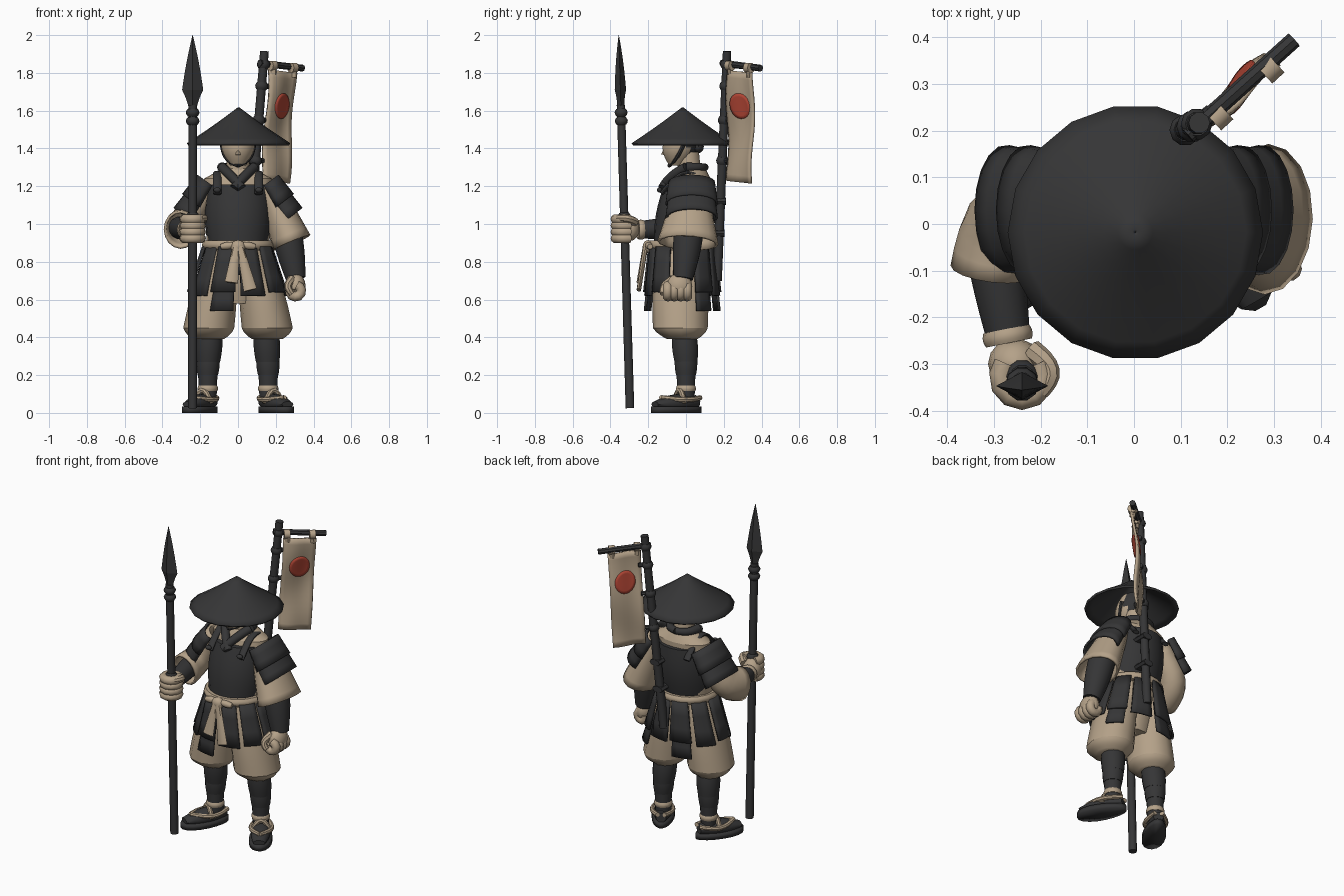
import bpy, bmesh
from math import sin, cos, pi, radians
from mathutils import Vector, Matrix

if bpy.data.objects.get("Cube"):
    bpy.data.objects.remove(bpy.data.objects["Cube"])

ALONG_X, ALONG_Y, ALONG_Z = Vector((1, 0, 0)), Vector((0, 1, 0)), Vector((0, 0, 1))
NOWHERE = Vector()


def material(name, colour):
    result = bpy.data.materials.new(name)
    result.use_nodes = True
    result.diffuse_color = (*colour, 1)
    shader = result.node_tree.nodes["Principled BSDF"]
    shader.inputs["Base Color"].default_value = (*colour, 1)
    return result


black = material("charcoal black", (.036, .036, .037))
tan = material("sand tan", (.46, .36, .25))
red = material("brick red", (.44, .06, .035))


def make(name, verts, faces, mat, mirror=False, shell=0, place=None):
    mesh = bpy.data.meshes.new(name)
    mesh.from_pydata(verts, [], faces)
    if place:
        mesh.transform(place)
    bm = bmesh.new()
    bm.from_mesh(mesh)
    bmesh.ops.remove_doubles(bm, verts=bm.verts, dist=.0001)
    bmesh.ops.recalc_face_normals(bm, faces=bm.faces)
    bm.to_mesh(mesh)
    bm.free()
    mesh.materials.append(mat)
    mesh.shade_smooth()
    mesh.set_sharp_from_angle(angle=radians(40))
    obj = bpy.data.objects.new(name, mesh)
    bpy.context.collection.objects.link(obj)
    if shell:
        thickness = obj.modifiers.new("Thickness", "SOLIDIFY")
        thickness.thickness, thickness.offset = shell, 0
    if mirror:
        obj.modifiers.new("Mirror", "MIRROR").use_mirror_merge = False
    return obj


def tube(name, points, sizes, mat, sides=14, ref=ALONG_Y, level=False, shell=0, **options):
    """Skin elliptical rings of the given sizes along a path of points."""
    verts, faces, last = [], [], len(points) - 1
    for i, (point, size) in enumerate(zip(points, sizes)):
        ahead = ALONG_Z if level else (points[min(i + 1, last)] - points[max(i - 1, 0)]).normalized()
        across = ref.cross(ahead).normalized()
        other = ahead.cross(across)
        for k in range(sides):
            a = 2 * pi * k / sides
            verts.append(point + across * cos(a) * size[0] + other * sin(a) * size[1])
            if i < last:
                j, base = (k + 1) % sides, i * sides
                faces.append((base + k, base + j, base + sides + j, base + sides + k))
    if not shell:
        faces += [tuple(range(sides)), tuple(range(last * sides, len(verts)))]
    return make(name, verts, faces, mat, shell=shell, **options)


def pair(size):
    return Vector(size if isinstance(size, tuple) else (size, size))


def limb(name, start, end, first, final, mat, bulge=0, bend=NOWHERE, steps=8, **options):
    """Tube from start to end whose size blends, swells and bends in the middle."""
    points, sizes = [], []
    for i in range(steps + 1):
        t = i / steps
        points.append(Vector(start).lerp(Vector(end), t) + Vector(bend) * sin(pi * t))
        sizes.append(pair(first).lerp(pair(final), t) + pair(bulge) * sin(pi * t))
    return tube(name, points, sizes, mat, **options)


def ball(name, centre, size, mat, **options):
    turns = [pi * i / 8 for i in range(9)]
    points = [Vector(centre) - ALONG_Z * size[2] * cos(a) for a in turns]
    sizes = [(size[0] * sin(a) + .0001, size[1] * sin(a) + .0001) for a in turns]
    return tube(name, points, sizes, mat, level=True, **options)


def sheet(name, surface, across, down, mat, shell=.014, **options):
    """Thickened surface(u, v) with u and v from 0 to 1."""
    verts = [surface(u / across, v / down) for v in range(down + 1) for u in range(across + 1)]
    row = across + 1
    corners = [v * row + u for v in range(down) for u in range(across)]
    faces = [(c, c + 1, c + row + 1, c + row) for c in corners]
    return make(name, verts, faces, mat, shell=shell, **options)


# Torso, cuirass, collar
limb("robe_body", (0, -.02, .85), (0, .03, 1.24), (.16, .14), (.18, .1), tan, bulge=.005, sides=20, level=True)
limb("robe_shoulders", (0, .03, 1.24), (0, .03, 1.3), (.18, .1), (.07, .07), tan, sides=20, level=True)
limb("cuirass", (0, -.02, .9), (0, .02, 1.21), (.16, .15), (.16, .135), black, bulge=.016, sides=20, level=True)
limb("shoulder_strap", (.11, -.13, 1.16), (.11, .15, 1.16), (.012, .022), (.012, .022), black,
     bend=(0, 0, .11), ref=ALONG_X, mirror=True)
ball("strap_toggle", (.11, -.14, 1.18), (.02, .014, .014), black, mirror=True)
for s in (1, -1):
    limb("front_collar", (-.02 * s, -.125, 1.19), (.085 * s, 0, 1.3), .024, .026, black, bend=(0, -.015, .005), ref=ALONG_Z)
    limb("back_collar", (.085 * s, 0, 1.3), (0, .1, 1.3), .026, .02, black, bend=(.02 * s, .02, 0), ref=ALONG_Z)

# Belt with its knot and hanging tails
limb("belt", (0, -.02, .865), (0, -.02, .912), (.18, .17), (.18, .17), tan, bulge=.01, sides=20, level=True)
ball("belt_knot", (0, -.2, .88), (.04, .03, .035), tan)
limb("belt_loop", (.02, -.2, .89), (.09, -.19, .88), .014, .014, tan, bulge=.006, ref=ALONG_Z, mirror=True)
for s, bottom in ((-1, .69), (1, .65)):
    limb("belt_tail", (.01 * s, -.215, .88), (.015 + .05 * s, -.25, bottom), (.018, .014), (.036, .012), tan, sides=8)


# Skirt of hanging armour plates
def skirt_plate(name, degrees, half, top, bottom, lift):
    def surface(u, v):
        z = top + (bottom - top) * v
        flare = (.88 - z) / 3
        a = radians(degrees + half * (2 * u - 1))
        return Vector(((.17 + flare + lift) * sin(a), -.02 - (.16 + flare / 3 + lift) * cos(a), z))
    sheet(name, surface, 4, 3, black)


for i in range(10):
    odd = i % 2
    skirt_plate("upper_skirt_plate", 18 + 36 * i, 15, .88, .62 + .02 * odd, .006 + .008 * odd)
    if i in (3, 5, 9):
        skirt_plate("lower_skirt_plate", 18 + 36 * i, 13, .74, .54, 0)
skirt_plate("front_skirt_plate", 0, 9, .88, .73, 0)

# Trousers and wrapped shins
limb("trouser_seat", (0, -.03, .58), (0, -.03, .87), (.11, .1), (.16, .14), tan, bulge=.01, level=True)
limb("trouser_leg", (.09, -.03, .86), (.155, -.03, .45), (.08, .13), (.135, .145), tan, bulge=.01,
     sides=12, level=True, mirror=True)
limb("trouser_hem", (.155, -.03, .45), (.155, -.02, .39), (.135, .145), .08, tan, bulge=.01,
     sides=12, level=True, mirror=True)
limb("calf_wrap", (.15, -.01, .42), (.157, 0, .27), .066, .062, black, bulge=.006, level=True, mirror=True)
limb("shin_wrap", (.157, 0, .3), (.16, 0, .2), .06, .054, black, bulge=.004, level=True, mirror=True)
limb("ankle", (.16, 0, .23), (.16, 0, .06), .052, .046, black, level=True, mirror=True)
limb("ankle_strap", (.16, 0, .115), (.16, 0, .145), .051, .049, tan, bulge=.004, level=True, mirror=True)

# Feet in sandals, toes turned out
turned = {"place": Matrix.Translation((.168, 0, 0)) @ Matrix.Rotation(radians(30), 4, "Z"), "mirror": True}


def sole(u, v):
    a = 2 * pi * v
    return Vector((u * (.066 - .01 * sin(a)) * cos(a), -.06 + u * .15 * sin(a), .017))


sheet("sandal_sole", sole, 1, 18, black, shell=.034, **turned)
limb("foot", (0, .07, .06), (0, -.19, .045), .03, (.035, .016), black, bulge=.024, ref=ALONG_Z, **turned)
for s in (1, -1):
    limb("sandal_strap", (0, -.15, .08), (.02 * s, .075, .08), .014, .014, tan, bend=(.05 * s, 0, -.01),
         sides=8, ref=ALONG_Z, **turned)
limb("instep_strap", (-.055, -.04, .05), (.055, -.04, .05), .015, .015, tan, bend=(0, 0, .07), sides=8, **turned)

# Head with dark hair behind and a chin cord
limb("neck", (0, .02, 1.24), (0, .01, 1.38), .065, .06, tan, level=True)
head = limb("head", (0, -.05, 1.31), (0, -.015, 1.5), .04, (.06, .07), tan, bulge=.038, sides=18, level=True)
head.data.materials.append(black)
for face in head.data.polygons:
    face.material_index = int(face.center.y > .015 and face.center.z > 1.36)
limb("nose", (0, -.1, 1.42), (0, -.118, 1.365), .009, .014, tan, sides=8)
limb("brow", (.015, -.112, 1.414), (.055, -.095, 1.42), .006, .006, black, sides=6, mirror=True)
limb("chin_cord", (.085, -.005, 1.44), (0, -.09, 1.308), .013, .01, black, bend=(.022, 0, -.02), sides=8, mirror=True)
ball("hair_knot", (0, .065, 1.41), (.05, .03, .035), black)

# Straw hat
limb("straw_hat", (.003, -.018, 1.422), (.003, -.018, 1.61), .27, .002, black, bulge=-.006, sides=18, level=True, shell=.014)


# Shoulder guards made from two overlapping plates
def guard(name, top, bottom, lift):
    def surface(u, v):
        t = top + (bottom - top) * v
        a = radians(230 * u - 115)
        spread = .025 * t + lift
        centre = Vector((.16, .03, 1.22)).lerp(Vector((.275, .03, 1.035)), t)
        return centre + Vector((.8, 0, .6)) * cos(a) * (.052 + spread) + ALONG_Y * sin(a) * (.108 + spread)
    sheet(name, surface, 12, 3, black, mirror=True)


guard("upper_shoulder_guard", 0, .6, .01)
guard("lower_shoulder_guard", .45, 1, 0)

# Lowered arm on the model's left
limb("left_sleeve", (.16, .03, 1.2), (.285, .01, .9), (.06, .08), (.1, .155), tan, sides=16, shell=.014)
limb("left_forearm", (.25, .02, 1), (.306, -.015, .71), .08, .052, black, bulge=.008)
ball("left_palm", (.308, -.035, .67), (.05, .07, .07), tan)
limb("left_thumb", (.285, -.07, .71), (.285, -.12, .63), .022, .017, tan, bend=(-.02, -.02, 0), sides=8)

# Raised arm on the model's right
limb("right_sleeve", (-.16, .03, 1.2), (-.305, -.1, .97), .06, (.098, .082), tan, bend=(-.035, .055, -.05),
     sides=16, ref=ALONG_X, shell=.014)
limb("right_forearm", (-.31, 0, .98), (-.27, -.24, .97), .06, .047, black, bulge=.004, ref=ALONG_Z)
limb("right_cuff", (-.274, -.225, .97), (-.268, -.255, .97), .05, .05, tan, bulge=.004, ref=ALONG_Z)
ball("right_palm", (-.255, -.3, .975), (.058, .055, .066), tan)
limb("right_thumb", (-.22, -.27, 1.01), (-.2, -.36, 1.03), .024, .018, tan, bend=(.03, 0, .01), sides=8, ref=ALONG_Z)


# Curled fingers: stacked arcs around a grip centre
def fist(name, centre, grip, upward, radius, start, sweep):
    for i in range(4):
        middle = Vector(centre) + grip * (i - 1.5) * .034
        turns = [radians(start + sweep * k / 8) for k in range(9)]
        points = [middle + (ALONG_X * cos(a) + upward * sin(a)) * radius for a in turns]
        tube(name, points, [pair(.026)] * len(points), tan, sides=10, ref=grip)


fist("right_finger", (-.24, -.328, .975), ALONG_Z, ALONG_Y, .045, 140, 260)
fist("left_finger", (.305, -.045, .645), ALONG_Y, ALONG_Z, .03, 80, -280)


# Spear
def spear(z):
    return Vector((-.24, -.296 - .03 * z, z))


limb("spear_shaft", spear(.025), spear(1.63), .024, .023, black, sides=10)
for z in (1.04, 1.545, 1.59):
    limb("spear_ring", spear(z - .02), spear(z + .02), .026, .026, black, bulge=.01, steps=4, sides=10)
limb("blade_base", spear(1.61), spear(1.71), .02, (.056, .03), black, bulge=-.004, sides=4)
limb("blade_tip", spear(1.71), spear(2), (.056, .03), .001, black, bulge=.004, sides=4)


# Banner pole with pegs and brackets
def pole(z):
    return Vector((.04, .165, .7)).lerp(Vector((.14, .217, 1.915)), (z - .7) / 1.215)


limb("banner_pole", pole(.7), pole(1.915), .026, .023, black, sides=10)
for z in (1.335, 1.55, 1.73, 1.845):
    limb("pole_ring", pole(z - .02), pole(z + .02), .026, .026, black, bulge=.008, steps=4, sides=10)
    limb("pole_peg", pole(z), pole(z) + Vector((.04, .035, 0)), .014, .014, black, sides=8, ref=ALONG_Z)
for z in (.95, 1.12):
    limb("pole_bracket", pole(z) - ALONG_Y * .06, pole(z) + ALONG_Y * .028, (.035, .02), (.035, .02), black,
         sides=8, ref=ALONG_Z)
limb("crossbar", (.115, .19, 1.852), (.343, .395, 1.825), .018, .018, black, sides=8, ref=ALONG_Z)


# Hanging banner with a painted disc
def cloth(u, v):
    wave = .012 * sin(7 * v + 2 * u) + .008 * sin(6 * u)
    corner = Vector((.163, .225, 1.815))
    return corner + u * Vector((.142, .127, -.015)) - v * Vector((.035, .005, .585)) + wave * Vector((.67, -.74, 0))


def disc(u, v):
    return cloth(.53 + .32 * u * cos(2 * pi * v), .31 + .115 * u * sin(2 * pi * v))


sheet("banner", cloth, 8, 16, tan)
sheet("banner_disc", disc, 4, 20, red, shell=.026)
for u in (.1, .88):
    knot = cloth(u, 0) + ALONG_Z * .025
    reach = Vector((.013, .012, 0))
    limb("banner_loop", knot - reach, knot + reach, .027, .027, tan, steps=2, sides=10, ref=ALONG_Z)
    limb("banner_tab", knot, knot - ALONG_Z * .05, (.022, .016), (.022, .012), tan, sides=8)
